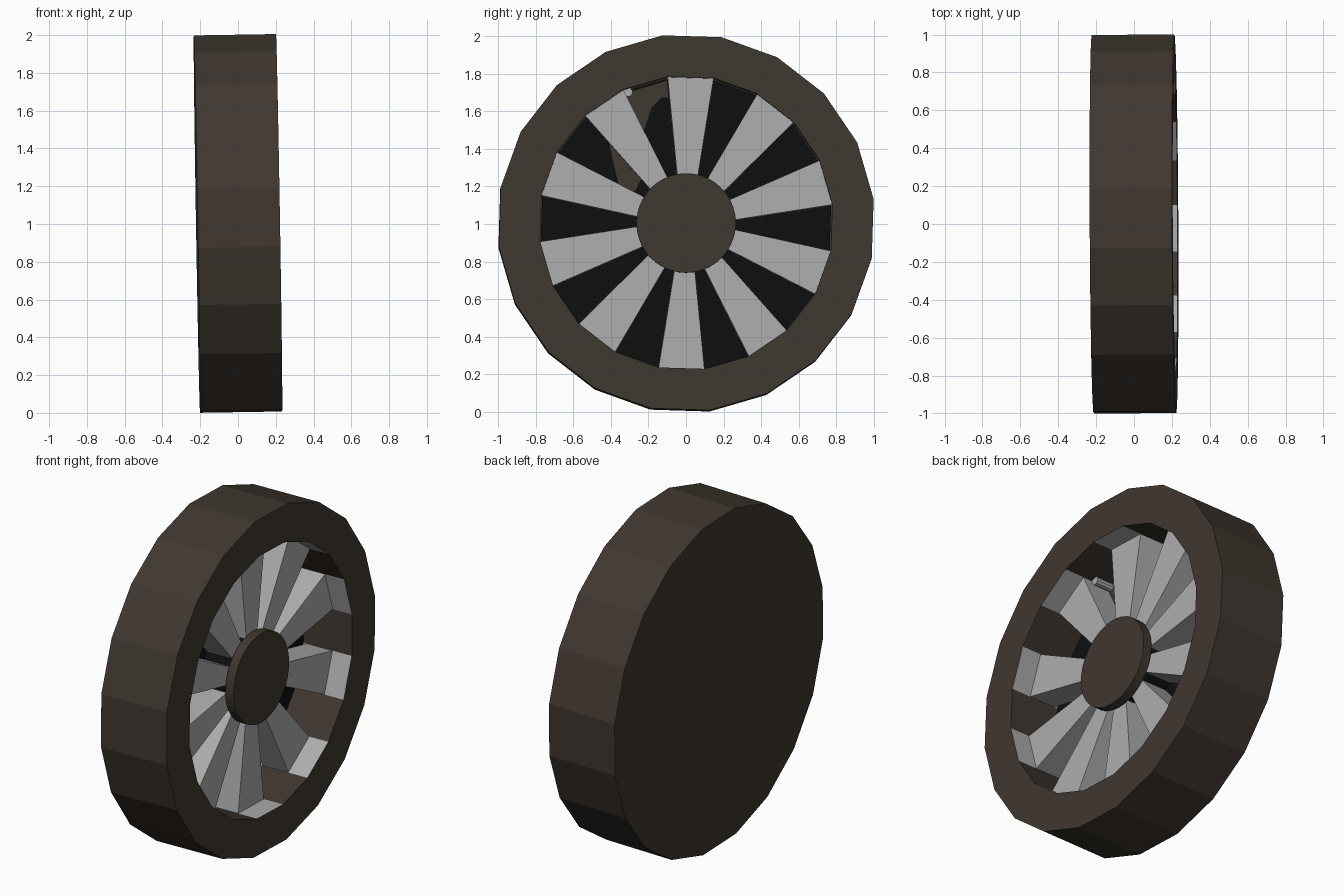
import bpy, bmesh
from math import sin, cos, radians, pi
from mathutils import Matrix

if "Cube" in bpy.data.objects:
    bpy.data.objects.remove(bpy.data.objects["Cube"])

# Slightly tilted wheel, axle along x
TILT = (Matrix.Translation((0, 0, 1.003)) @ Matrix.Rotation(-0.0165, 4, 'Y')
        @ Matrix.Rotation(0.005, 4, 'Z'))
HALF, PHASE, STEP = 0.2175, radians(10.8), radians(18)


def material(name, colour):
    m = bpy.data.materials.new(name)
    m.diffuse_color = (*colour, 1)
    m.use_nodes = True
    m.node_tree.nodes["Principled BSDF"].inputs["Base Color"].default_value = m.diffuse_color
    return m


BROWN = material("dark_brown", (0.051, 0.039, 0.030))
GREY = material("light_grey", (0.42, 0.42, 0.42))
BLACK = material("black", (0.0045, 0.0045, 0.0045))


def finish(name, bm, *mats):
    bmesh.ops.recalc_face_normals(bm, faces=bm.faces)
    bm.transform(TILT)
    me = bpy.data.meshes.new(name)
    bm.to_mesh(me)
    bm.free()
    for m in mats:
        me.materials.append(m)
    ob = bpy.data.objects.new(name, me)
    bpy.context.collection.objects.link(ob)
    return ob


def point(x, r, phi):
    return (x, r * sin(phi), r * cos(phi))


def prism(bm, outline, x0, x1):
    """Extrude a (y, z) outline along x."""
    a = [bm.verts.new((x0, y, z)) for y, z in outline]
    b = [bm.verts.new((x1, y, z)) for y, z in outline]
    n = len(a)
    bm.faces.new(a)
    bm.faces.new(b)
    for i in range(n):
        j = (i + 1) % n
        bm.faces.new((a[i], a[j], b[j], b[i]))


def circle(r, n, phase=0, cy=0, cz=0):
    return [(cy + r * sin(phase + 2 * pi * i / n), cz + r * cos(phase + 2 * pi * i / n))
            for i in range(n)]


def disc_part(name, outline, x0, x1, mat):
    bm = bmesh.new()
    prism(bm, outline, x0, x1)
    return finish(name, bm, mat)


# Tyre: 20-sided cup with a closed back; inner wall is grey where spokes meet it
bm = bmesh.new()
profile = [(-HALF, 1.007), (HALF, 1.007), (HALF, 0.785), (-0.14, 0.785)]
rings = [[bm.verts.new(point(x, r, PHASE + STEP * i)) for i in range(20)] for x, r in profile]
for k in range(3):
    for i in range(20):
        j = (i + 1) % 20
        f = bm.faces.new((rings[k][i], rings[k][j], rings[k + 1][j], rings[k + 1][i]))
        if k == 2 and i % 2 == 1:
            f.material_index = 1
bm.faces.new(rings[0])
bm.faces.new(rings[3])
finish("tyre", bm, BROWN, GREY)

# Dark backing disc behind the spokes
disc_part("backing_disc", circle(0.78, 20, PHASE), -0.135, -0.10, BLACK)

# Ten tapered spokes, recessed in the rim
bm = bmesh.new()
for k in range(10):
    mid = radians(1.8 + 36 * k)
    ro, wo, ri, wi = 0.775, 0.1225, 0.23, 0.052
    local = [(-wo, ro), (wo, ro), (wi, ri), (-wi, ri)]
    prism(bm, [(u * cos(mid) + v * sin(mid), -u * sin(mid) + v * cos(mid)) for u, v in local],
          -0.08, 0.09)
finish("spokes", bm, GREY)

# Hub cap on a dark axle
disc_part("hub_cap", circle(0.265, 40), 0.10, 0.155, BROWN)
disc_part("axle", circle(0.21, 32), -0.11, 0.10, BLACK)

# Brake caliper hidden mostly behind the upper spoke
disc_part("caliper", [(-0.10, 0.765), (-0.09, 0.67), (-0.13, 0.67), (-0.18, 0.62), (-0.22, 0.50),
                      (-0.22, 0.27), (-0.27, 0.17), (-0.36, 0.20), (-0.44, 0.55), (-0.33, 0.695)],
          -0.11, -0.085, BROWN)

# Valve
disc_part("valve", circle(0.025, 10, 0, -0.31, 0.70), -0.085, 0.03, GREY)
